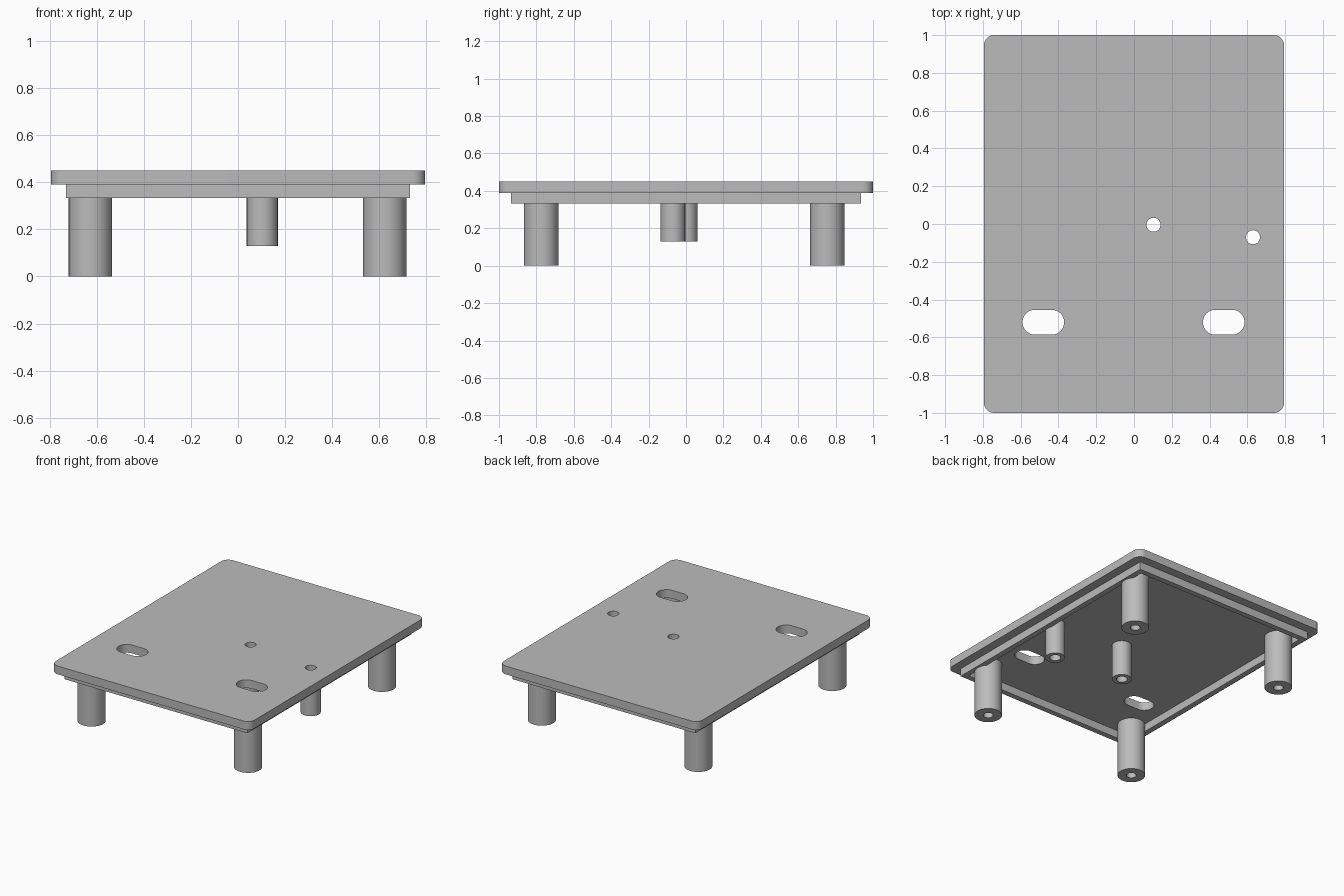
import bpy
import bmesh
from math import cos, sin, pi

if "Cube" in bpy.data.objects:
    bpy.data.objects.remove(bpy.data.objects["Cube"], do_unlink=True)

grey = bpy.data.materials.new("plain grey")
grey.use_nodes = True
colour = (0.5, 0.5, 0.5, 1)
grey.diffuse_color = colour
grey.node_tree.nodes["Principled BSDF"].inputs["Base Color"].default_value = colour

PLATE_TOP, PLATE_BOTTOM, LIP_BOTTOM, POST_BOTTOM = 0.45, 0.39, 0.333, 0.13


def rounded_outline(cx, cy, hx, hy, r, steps=12):
    """Rounded rectangle; a circle when both half sizes equal r."""
    pts = []
    for q, (sx, sy) in enumerate([(1, 1), (-1, 1), (-1, -1), (1, -1)]):
        for i in range(steps + 1):
            a = (q + i / steps) * pi / 2
            pts.append((cx + sx * (hx - r) + r * cos(a),
                        cy + sy * (hy - r) + r * sin(a)))
    return pts


def rectangle(hx, hy):
    return [(hx, hy), (-hx, hy), (-hx, -hy), (hx, -hy)]


def prism(name, outline, z0, z1):
    bm = bmesh.new()
    face = bm.faces.new([bm.verts.new((x, y, z0)) for x, y in outline])
    top = bmesh.ops.extrude_face_region(bm, geom=[face])["geom"]
    verts = [v for v in top if isinstance(v, bmesh.types.BMVert)]
    bmesh.ops.translate(bm, verts=verts, vec=(0, 0, z1 - z0))
    bmesh.ops.remove_doubles(bm, verts=bm.verts, dist=0.0001)
    bmesh.ops.recalc_face_normals(bm, faces=bm.faces)
    mesh = bpy.data.meshes.new(name)
    bm.to_mesh(mesh)
    bm.free()
    obj = bpy.data.objects.new(name, mesh)
    bpy.context.collection.objects.link(obj)
    mesh.materials.append(grey)
    return obj


def activate(obj):
    bpy.ops.object.select_all(action="DESELECT")
    obj.select_set(True)
    bpy.context.view_layer.objects.active = obj


def cut(obj, outline, z0, z1):
    cutter = prism("cutter", outline, z0, z1)
    cutter.hide_render = True
    mod = obj.modifiers.new("cut", "BOOLEAN")
    mod.operation = "DIFFERENCE"
    mod.solver = "EXACT"
    mod.object = cutter
    activate(obj)
    bpy.ops.object.modifier_apply(modifier=mod.name)
    bpy.data.objects.remove(cutter, do_unlink=True)


def smooth(obj):
    activate(obj)
    bpy.ops.object.shade_smooth_by_angle(angle=pi / 6)


def circle(x, y, r):
    return rounded_outline(x, y, r, r, r)


def tube(name, x, y, r, bore, z0):
    obj = prism(name, circle(x, y, r), z0, PLATE_BOTTOM)
    cut(obj, circle(x, y, bore), z0 - 0.1, PLATE_BOTTOM + 0.1)
    smooth(obj)


# Top plate with two slots and two round holes
posts = [("centre_post", 0.103, -0.004), ("side_post", 0.63, -0.07)]
plate = prism("top_plate", rounded_outline(0, 0, 0.795, 1, 0.055),
              PLATE_BOTTOM, PLATE_TOP)
for x in (-0.48, 0.475):
    cut(plate, rounded_outline(x, -0.52, 0.11, 0.066, 0.0655), 0.3, 0.6)
for _, x, y in posts:
    cut(plate, circle(x, y, 0.037), 0.3, 0.6)
smooth(plate)

# Locating lip under the plate
lip = prism("lip_frame", rectangle(0.73, 0.935), LIP_BOTTOM, PLATE_BOTTOM)
cut(lip, rectangle(0.69, 0.895), 0.2, 0.6)

# Corner legs with blind bores, then short posts open to the top
for end, y in (("front", -0.775), ("back", 0.755)):
    for side, x in (("right", -0.627), ("left", 0.623)):
        tube(f"{end}_{side}_leg", x, y, 0.092, 0.033, 0)
for name, x, y in posts:
    tube(name, x, y, 0.066, 0.037, POST_BOTTOM)
